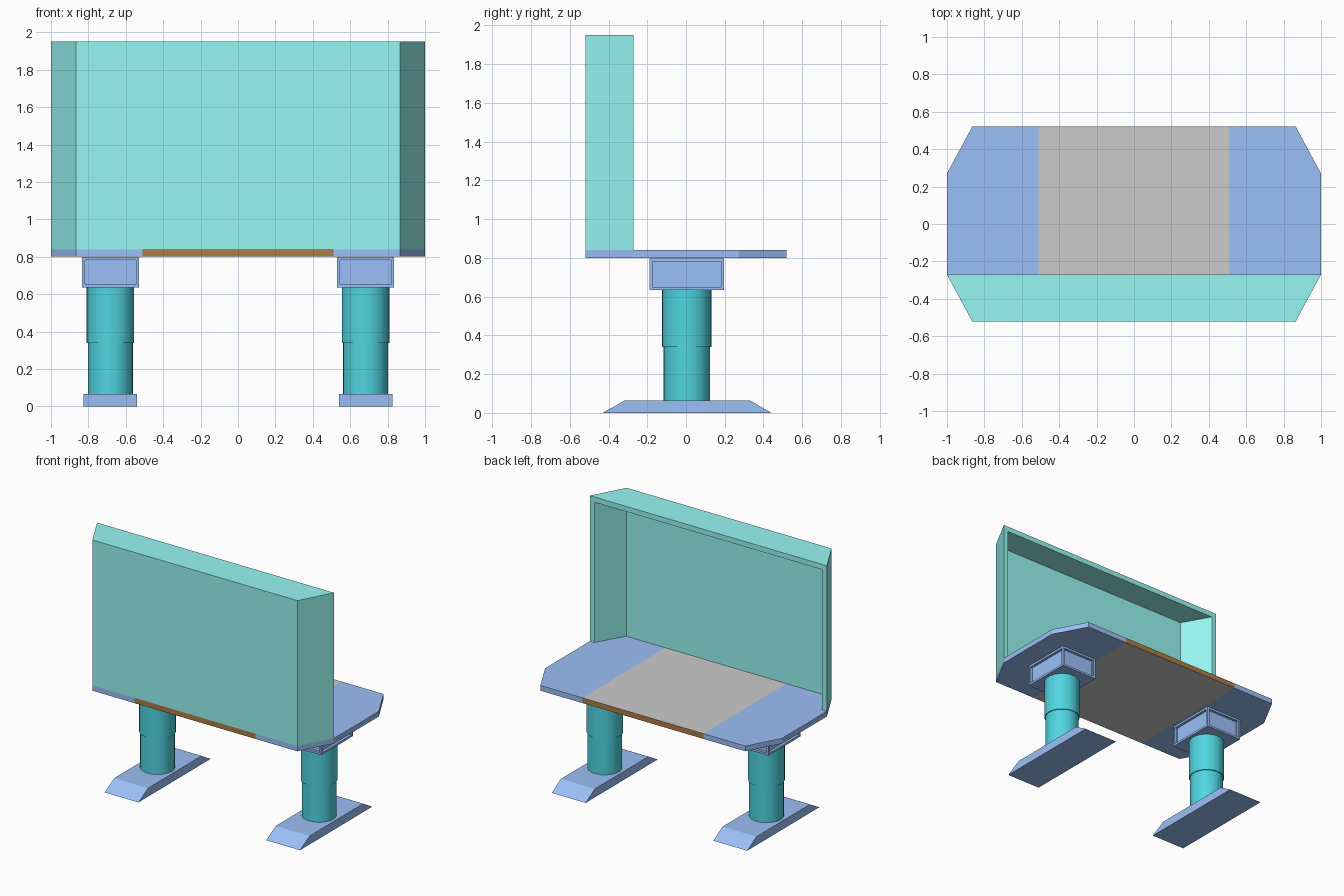
import bpy, bmesh
from math import radians

if "Cube" in bpy.data.objects:
    bpy.data.objects.remove(bpy.data.objects["Cube"])


def material(name, rgb):
    m = bpy.data.materials.new(name)
    m.diffuse_color = (*rgb, 1)
    m.use_nodes = True
    m.node_tree.nodes["Principled BSDF"].inputs["Base Color"].default_value = m.diffuse_color
    return m


BLUE = material("blue", (0.33, 0.53, 0.93))
AQUA = material("aqua", (0.31, 0.93, 0.89))
TEAL = material("teal", (0.08, 0.66, 0.75))
BROWN = material("brown", (0.42, 0.20, 0.06))
GREY = material("grey", (0.75, 0.75, 0.75))


def add(name, bm, *mats):
    bmesh.ops.recalc_face_normals(bm, faces=bm.faces)
    me = bpy.data.meshes.new(name)
    bm.to_mesh(me)
    bm.free()
    ob = bpy.data.objects.new(name, me)
    bpy.context.collection.objects.link(ob)
    for m in mats:
        me.materials.append(m)
    return ob


def extrude(outline, offset):
    """Solid made by sweeping a closed 3D outline along offset."""
    bm = bmesh.new()
    f = bm.faces.new([bm.verts.new(p) for p in outline])
    r = bmesh.ops.extrude_face_region(bm, geom=[f], use_keep_orig=True)
    verts = [v for v in r["geom"] if isinstance(v, bmesh.types.BMVert)]
    bmesh.ops.translate(bm, vec=offset, verts=verts)
    return bm


def slab(outline, z0, z1):
    return extrude([(x, y, z0) for x, y in outline], (0, 0, z1 - z0))


# Main dimensions
TABLE_Z, TOP_Z, SCREEN_Z = 0.80, 0.84, 1.95
W, D, CX, CY = 1.0, 0.52, 0.865, 0.27
SEAM, WALL = 0.51, 0.04
LEG_X, LEG_Y = 0.682, 0.004

# Tabletop centre: grey faces with brown edge banding
bm = slab([(-SEAM, -D), (SEAM, -D), (SEAM, D), (-SEAM, D)], TABLE_Z, TOP_Z)
bm.normal_update()
for f in bm.faces:
    f.material_index = 0 if abs(f.normal.z) > 0.5 else 1
add("tabletop_centre", bm, GREY, BROWN)

# Privacy screen: angled wall, then an inset lid, both open towards the back
outer = [(-W, -CY), (-CX, -D), (CX, -D), (W, -CY)]
inner = [(W - WALL, -CY), (CX - 0.025, -D + WALL),
         (-CX + 0.025, -D + WALL), (-W + WALL, -CY)]
add("screen_wall", slab(outer + inner, TOP_Z, SCREEN_Z - WALL), AQUA)
add("screen_lid", slab(outer, SCREEN_Z - WALL, SCREEN_Z), AQUA)

for side, s in (("left", -1), ("right", 1)):
    # Tabletop end with clipped corners
    end = [(SEAM, -D), (CX, -D), (W, -CY), (W, CY), (CX, D), (SEAM, D)]
    add(side + "_tabletop_end", slab([(s * x, y) for x, y in end], TABLE_Z, TOP_Z), BLUE)

    # Bracket block with a recessed panel in each upright face
    bm = bmesh.new()
    bmesh.ops.create_cube(bm, size=1)
    bmesh.ops.scale(bm, vec=(0.305, 0.385, 0.163), verts=bm.verts)
    bm.normal_update()
    upright = [f for f in bm.faces if abs(f.normal.z) < 0.5]
    bmesh.ops.inset_individual(bm, faces=upright, thickness=0.022)
    bmesh.ops.inset_individual(bm, faces=upright, thickness=0.0, depth=-0.02)
    add(side + "_bracket", bm, BLUE).location = (s * LEG_X, LEG_Y, 0.7165)

    # Telescoping column
    for part, r, z0, z1 in (("upper", 0.127, 0.34, 0.64), ("lower", 0.12, 0.06, 0.34)):
        bpy.ops.mesh.primitive_cylinder_add(
            vertices=32, radius=r, depth=z1 - z0,
            location=(s * LEG_X, LEG_Y, (z0 + z1) / 2))
        ob = bpy.context.object
        ob.name = f"{side}_{part}_column"
        ob.data.materials.append(TEAL)
        bpy.ops.object.shade_smooth_by_angle(angle=radians(40))

    # Foot with sloping ends
    prof = [(-0.43, 0), (0.44, 0), (0.33, 0.065), (-0.315, 0.065)]
    x0 = s * LEG_X - 0.143
    add(side + "_foot", extrude([(x0, y, z) for y, z in prof], (0.286, 0, 0)), BLUE)
